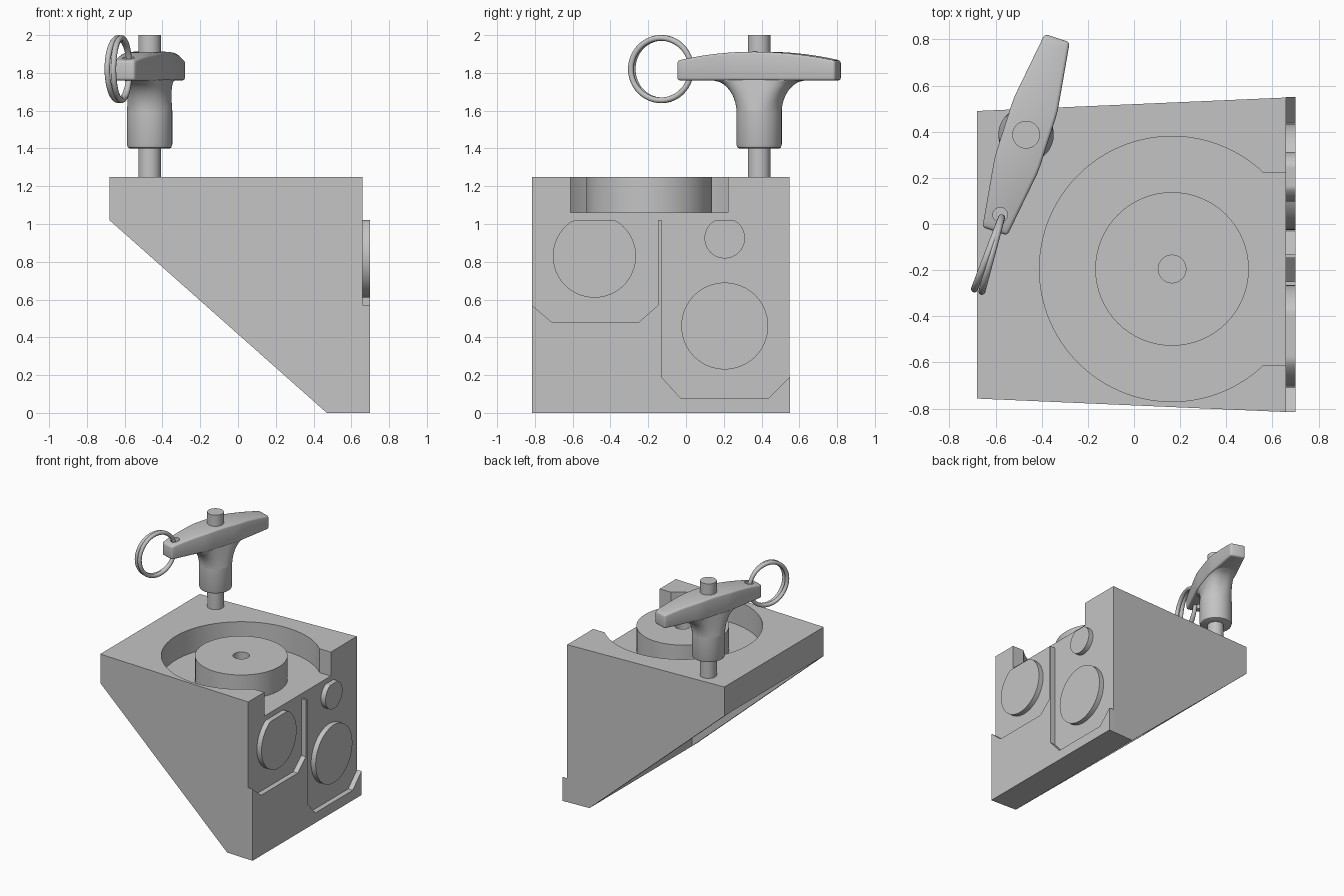
import bpy, bmesh
from math import sin, cos, tau, radians, sqrt, asin, copysign
from mathutils import Vector

cube = bpy.data.objects.get("Cube")
if cube:
    bpy.data.objects.remove(cube)

grey = bpy.data.materials.new("plain_grey")
grey.use_nodes = True
colour = (0.55, 0.55, 0.55, 1)
grey.diffuse_color = colour
grey.node_tree.nodes["Principled BSDF"].inputs["Base Color"].default_value = colour


def loft(name, rings, caps=True):
    """Skin a series of closed rings that share a point count."""
    bm = bmesh.new()
    loops = [[bm.verts.new(p) for p in ring] for ring in rings]
    for a, b in zip(loops, loops[1:]):
        for i in range(len(a)):
            bm.faces.new((a[i - 1], a[i], b[i], b[i - 1]))
    if caps:
        bm.faces.new(loops[0])
        bm.faces.new(loops[-1])
    bmesh.ops.recalc_face_normals(bm, faces=bm.faces)
    mesh = bpy.data.meshes.new(name)
    bm.to_mesh(mesh)
    bm.free()
    obj = bpy.data.objects.new(name, mesh)
    bpy.context.collection.objects.link(obj)
    mesh.materials.append(grey)
    return obj


def activate(obj):
    bpy.ops.object.select_all(action='DESELECT')
    obj.select_set(True)
    bpy.context.view_layer.objects.active = obj


def smooth(obj):
    activate(obj)
    bpy.ops.object.shade_smooth_by_angle(angle=radians(35))


def cut(obj, cutter):
    mod = obj.modifiers.new("cut", 'BOOLEAN')
    mod.operation = 'DIFFERENCE'
    mod.solver = 'EXACT'
    mod.object = cutter
    activate(obj)
    bpy.ops.object.modifier_apply(modifier=mod.name)
    bpy.data.objects.remove(cutter)


def circle(cx, cy, r, n=64):
    return [(cx + r * cos(tau * i / n), cy + r * sin(tau * i / n)) for i in range(n)]


def lathe(name, cx, cy, profile, caps=True, n=64):
    return loft(name, [[(x, y, z) for x, y in circle(cx, cy, r, n)]
                       for r, z in profile], caps)


def face_plate(name, outline):
    """Raised shape on the right-hand face."""
    return loft(name, [[(x, y, z) for y, z in outline] for x in (0.66, 0.70)])


def tapered(name, profile, inset=0):
    """Extrude an x-z profile between the two splayed sides."""
    spread = [0.06 * (x + 0.68) / 1.38 for x, z in profile]
    return loft(name, [
        [(x, -0.757 - s + inset, z) for (x, z), s in zip(profile, spread)],
        [(x, 0.49 + s - inset, z) for (x, z), s in zip(profile, spread)]])


# Angle bracket: top plate, upright slab and two side gussets
block = tapered("angle_bracket", [(-0.68, 1.02), (-0.68, 1.25), (0.66, 1.25),
                                  (0.66, 0), (0.47, 0)])
cut(block, tapered("underside_cutter", [(-0.9, -0.2), (-0.9, 1.021),
                                        (0.469, 1.021), (0.469, -0.2)], 0.06))

# Round recess with a slot opening to the right
HX, HY, R = 0.165, -0.195, 0.575
half = asin(0.417 / R)
arc = [half + (tau - 2 * half) * i / 80 for i in range(81)]
recess = [(HX + R * cos(a), HY + R * sin(a)) for a in arc]
recess += [(0.8, HY - 0.417), (0.8, HY + 0.417)]
cut(block, loft("recess_cutter", [[(x, y, z) for x, y in recess] for z in (1.06, 1.4)]))
smooth(block)

# Hub with a central bore
smooth(lathe("recess_hub", HX, HY,
             [(0.06, 1.06), (0.06, 1.25), (0.333, 1.25), (0.333, 1.06)], caps=False))

# Raised border and thin rib around the two pockets
face_plate("pocket_border", [
    (-0.816, 0), (0.55, 0), (0.55, 0.19), (0.44, 0.08), (-0.03, 0.08),
    (-0.13, 0.19), (-0.13, 1.02), (-0.148, 1.02), (-0.148, 0.57),
    (-0.25, 0.48), (-0.71, 0.48), (-0.816, 0.57)])

# Discs in the pockets, trimmed at the pocket top
for name, y, z, r in (("front_disc", -0.485, 0.83, 0.22),
                      ("small_disc", 0.205, 0.925, 0.107),
                      ("large_disc", 0.205, 0.46, 0.23)):
    smooth(face_plate(name, [(a, min(b, 1.02)) for a, b in circle(y, z, r)]))

# Locking pin and collar
PX, PY = -0.468, 0.387
smooth(lathe("pin_shaft", PX, PY, [(0.06, 1.2), (0.06, 2.0)]))
smooth(lathe("pin_collar", PX, PY, [(0.105, 1.4), (0.115, 1.405),
                                    (0.12, 1.42), (0.12, 1.6)]))

# Handle frame: u runs along the bar, v across it
U = Vector((0.307, 0.952, 0))
V = Vector((-0.952, 0.307, 0))


def place(u, v, z):
    return Vector((PX, PY, z)) + U * u + V * v


# Flared neck joining the collar to the bar
neck = []
for k in range(13):
    t = k / 12
    a = 0.12 + 0.15 * (1 - sqrt(1 - t * t))
    b = 0.12 - 0.025 * t
    power = 2 / (2 + t)
    ring = []
    for c, s in circle(0, 0, 1):
        ring.append(place(a * copysign(abs(c) ** power, c),
                          b * copysign(abs(s) ** power, s), 1.6 + 0.165 * t))
    neck.append(ring)
smooth(loft("handle_neck", neck))

# Arched handle bar: parallel in the middle, tapering to the ends
L = 0.44
stations = []
for k in range(25):
    u = L * (k / 12 - 1)
    w = min(0.1, 0.057 + 0.14 * (L - abs(u)))
    top = 1.865 + 0.047 * (1 - (u / L) ** 2)
    stations.append([place(u, -w, 1.76), place(u, w, 1.76),
                     place(u, w, top), place(u, -w, top)])
bar = loft("handle_bar", stations)
bevel = bar.modifiers.new("rounding", 'BEVEL')
bevel.width = 0.014
bevel.segments = 3
bevel.angle_limit = radians(40)
activate(bar)
bpy.ops.object.modifier_apply(modifier=bevel.name)
hole = place(-0.365, 0, 0)
cut(bar, lathe("ring_hole_cutter", hole.x, hole.y, [(0.032, 1.6), (0.032, 2.0)], n=32))
smooth(bar)

# Split key ring: two coils that meet inside the handle hole
coils = []
for i in range(129):
    a = 2 * tau * i / 128
    side = 1 if a < tau else -1
    outward = U * cos(a) + Vector((0, 0, sin(a)))
    centre = Vector((-0.625, -0.13, 1.82)) + outward * 0.165
    centre += V * side * 0.017 * (1 - cos(a)) / 2
    coils.append([centre + outward * p + V * q for p, q in circle(0, 0, 0.015, 12)])
smooth(loft("key_ring", coils))
